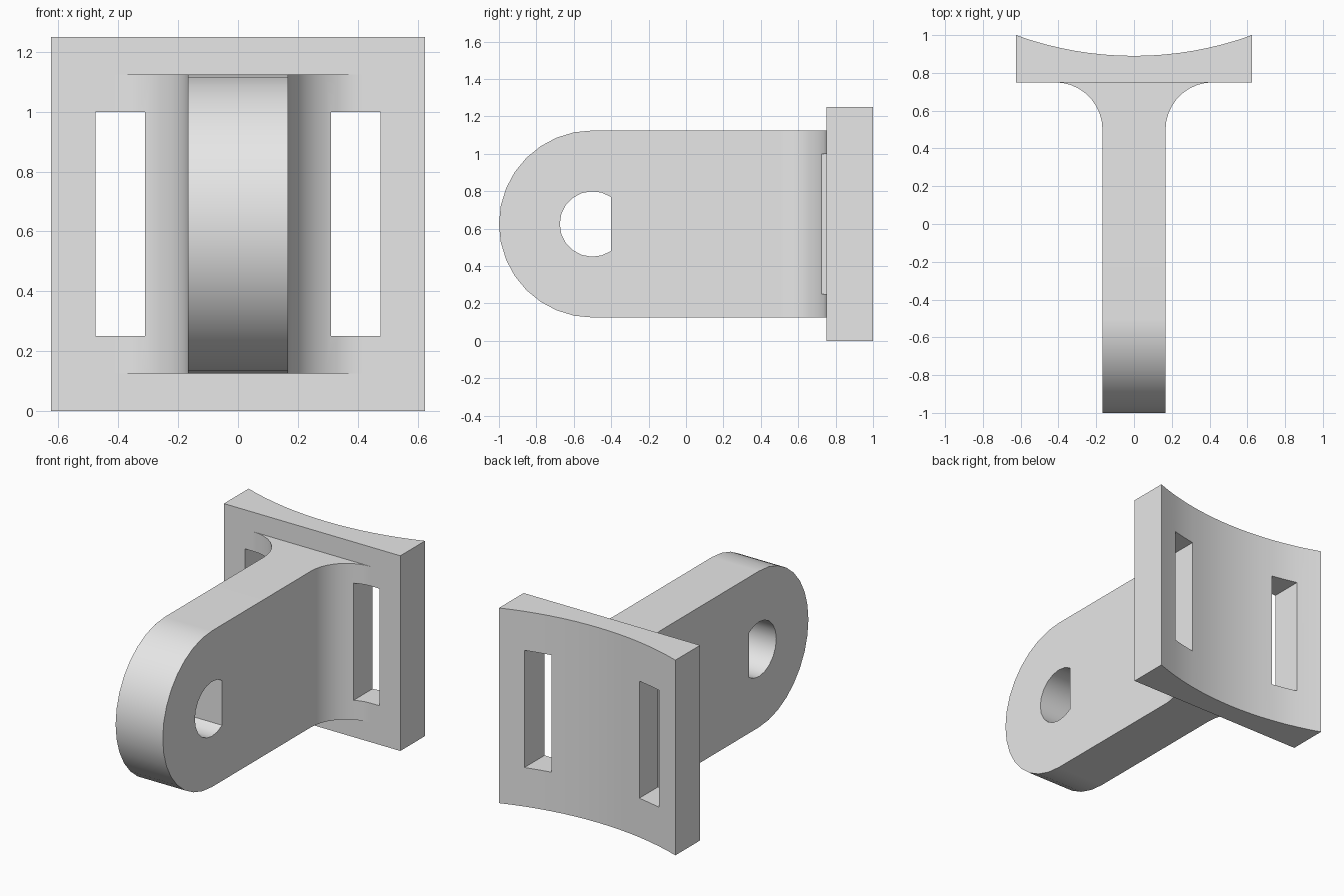
import bpy
import bmesh
from math import sin, cos, acos, asin, pi, radians
from mathutils import Vector

cube = bpy.data.objects.get("Cube")
if cube:
    bpy.data.objects.remove(cube, do_unlink=True)

grey = bpy.data.materials.new("plain grey")
grey.use_nodes = True
grey.diffuse_color = (0.8, 0.8, 0.8, 1)
grey.node_tree.nodes["Principled BSDF"].inputs["Base Color"].default_value = (0.8, 0.8, 0.8, 1)


def arc(cx, cy, r, start, end, steps):
    """Points along a circular arc, angles in radians."""
    angles = [start + (end - start) * i / steps for i in range(steps + 1)]
    return [(cx + r * cos(a), cy + r * sin(a)) for a in angles]


def prism(name, points, axis, low, high):
    """Extrude an xy profile along z, or a yz profile along x."""
    place = (lambda p, d: (p[0], p[1], d)) if axis == "z" else (lambda p, d: (d, p[0], p[1]))
    bm = bmesh.new()
    face = bm.faces.new([bm.verts.new(place(p, low)) for p in points])
    top = bmesh.ops.extrude_face_region(bm, geom=[face])["geom"]
    shift = Vector(place((0, 0), high - low))
    bmesh.ops.translate(bm, vec=shift, verts=[g for g in top if isinstance(g, bmesh.types.BMVert)])
    bmesh.ops.recalc_face_normals(bm, faces=bm.faces)
    mesh = bpy.data.meshes.new(name)
    bm.to_mesh(mesh)
    bm.free()
    mesh.materials.append(grey)
    obj = bpy.data.objects.new(name, mesh)
    bpy.context.collection.objects.link(obj)
    return obj


def activate(obj):
    bpy.ops.object.select_all(action="DESELECT")
    obj.select_set(True)
    bpy.context.view_layer.objects.active = obj


def combine(obj, tool, operation):
    """Apply a boolean and discard the tool."""
    tool.hide_render = True
    activate(obj)
    mod = obj.modifiers.new("combine", "BOOLEAN")
    mod.operation, mod.solver, mod.object = operation, "EXACT", tool
    bpy.ops.object.modifier_apply(modifier=mod.name)
    bpy.data.objects.remove(tool, do_unlink=True)


HALF_WIDTH, HEIGHT, MID_Z = 0.625, 1.25, 0.625
ARM = 0.167
FILLET = 0.25
PLATE_FRONT = 0.75

# Mounting plate with a hollow cylindrical back
SAG = 0.11
back_r = (HALF_WIDTH ** 2 + SAG ** 2) / (2 * SAG)
spread = asin(HALF_WIDTH / back_r)
back = arc(0, 1 - SAG + back_r, back_r, -pi / 2 + spread, -pi / 2 - spread, 16)
bracket = prism("bracket", [(-HALF_WIDTH, PLATE_FRONT), (HALF_WIDTH, PLATE_FRONT)] + back,
                "z", 0, HEIGHT)

# Arm flaring into the plate with fillets
side = [(ARM, -1.1)]
side += arc(ARM + FILLET, PLATE_FRONT - FILLET, FILLET, pi, pi / 2, 9)
side += [(ARM + FILLET, 0.8)]
arm = prism("arm", side + [(-x, y) for x, y in reversed(side)], "z", 0, HEIGHT)

# Rounded lug outline trims the arm
outline = arc(-0.5, MID_Z, 0.5, pi / 2, 3 * pi / 2, 16) + [(0.9, 0.125), (0.9, 1.125)]
combine(arm, prism("lug_outline", outline, "x", -0.5, 0.5), "INTERSECT")

# D-shaped pin hole with its flat towards the plate
flat = acos(0.1 / 0.175)
hole = arc(-0.5, MID_Z, 0.175, flat, 2 * pi - flat, 14)
combine(arm, prism("pin_hole", hole, "x", -0.5, 0.5), "DIFFERENCE")

combine(bracket, arm, "UNION")

# Strap slots through the plate and fillet edges
for s in (-1, 1):
    a, b = s * 0.311, s * 0.477
    slot = [(a, 0.6), (b, 0.6), (b, 1.2), (a, 1.2)]
    combine(bracket, prism("strap_slot", slot, "z", 0.25, 1.0), "DIFFERENCE")

# Smooth curved faces, crisp corners
activate(bracket)
bpy.ops.object.shade_smooth_by_angle(angle=radians(30))
weighted = bracket.modifiers.new("even_shading", "WEIGHTED_NORMAL")
weighted.keep_sharp = True
